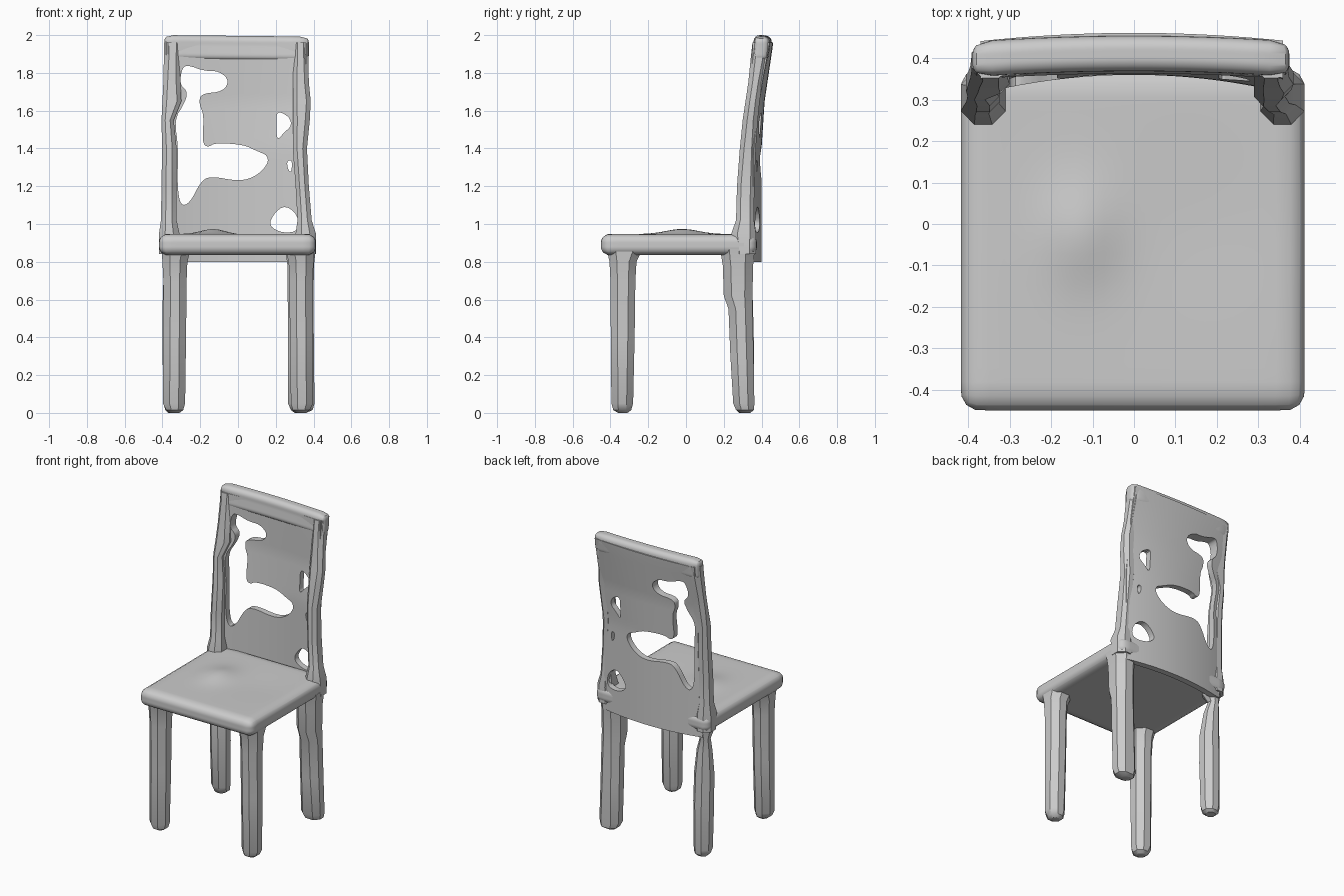
import bpy, bmesh, math
from mathutils import Vector

if "Cube" in bpy.data.objects:
    bpy.data.objects.remove(bpy.data.objects["Cube"])


def finish(bm, name, angle=35):
    bmesh.ops.recalc_face_normals(bm, faces=bm.faces)
    me = bpy.data.meshes.new(name)
    bm.to_mesh(me)
    bm.free()
    ob = bpy.data.objects.new(name, me)
    bpy.context.scene.collection.objects.link(ob)
    smooth(ob, angle)
    return ob


def smooth(ob, angle=35):
    bpy.ops.object.select_all(action='DESELECT')
    ob.select_set(True)
    bpy.context.view_layer.objects.active = ob
    bpy.ops.object.shade_smooth_by_angle(angle=math.radians(angle))


def loft(name, sections, c=0.3):
    """Chamfered-rectangle rod through (z, x0, x1, y0, y1) sections."""
    bm = bmesh.new()
    rings = []
    for z, x0, x1, y0, y1 in sections:
        k = c * min(x1 - x0, y1 - y0)
        pts = [(x0 + k, y0), (x1 - k, y0), (x1, y0 + k), (x1, y1 - k),
               (x1 - k, y1), (x0 + k, y1), (x0, y1 - k), (x0, y0 + k)]
        rings.append([bm.verts.new((x, y, z)) for x, y in pts])
    for a, b in zip(rings, rings[1:]):
        for i in range(8):
            j = (i + 1) % 8
            bm.faces.new((a[i], a[j], b[j], b[i]))
    bm.faces.new(rings[0])
    bm.faces.new(rings[-1])
    return finish(bm, name)


def box_grid(lo, hi, cuts):
    """Box whose faces are split into a grid."""
    bm = bmesh.new()
    bmesh.ops.create_cube(bm, size=1)
    bmesh.ops.subdivide_edges(bm, edges=bm.edges[:], cuts=cuts, use_grid_fill=True)
    lo, hi = Vector(lo), Vector(hi)
    for v in bm.verts:
        v.co = Vector([lo[i] + (v.co[i] + 0.5) * (hi[i] - lo[i]) for i in range(3)])
    return bm


def round_box(bm, lo, hi, r):
    """Pull box vertices onto a rounded box."""
    for v in bm.verts:
        core = Vector([min(max(v.co[i], lo[i] + r), hi[i] - r) for i in range(3)])
        d = v.co - core
        if d.length > 1e-6:
            v.co = core + d.normalized() * r


def chaikin(pts, n=2):
    for _ in range(n):
        out = []
        for (ax, az), (bx, bz) in zip(pts, pts[1:] + pts[:1]):
            out += [(.75 * ax + .25 * bx, .75 * az + .25 * bz),
                    (.25 * ax + .75 * bx, .25 * az + .75 * bz)]
        pts = out
    return pts


# Seat with a soft lump left of centre
lo, hi = (-0.418, -0.45, 0.835), (0.412, 0.375, 0.947)
bm = box_grid(lo, hi, 23)
round_box(bm, lo, hi, 0.045)
for v in bm.verts:
    if v.co.z > 0.93:
        v.co.z += 0.028 * math.exp(-((v.co.x + 0.13) / 0.09) ** 2 - ((v.co.y + 0.02) / 0.12) ** 2)
        v.co.z -= 0.006 * math.exp(-((v.co.x - 0.15) / 0.2) ** 2 - (v.co.y / 0.2) ** 2)
finish(bm, "seat")

# Front legs
for name, s in (("left", -1), ("right", 1)):
    secs = []
    for z, a, b, y0, y1 in [(0.0, .31, .36, -.36, -.31), (0.015, .29, .38, -.385, -.29),
                            (0.05, .28, .397, -.395, -.28), (0.4, .275, .395, -.398, -.272),
                            (0.7, .272, .395, -.40, -.268), (0.8, .268, .40, -.405, -.262),
                            (0.87, .25, .405, -.42, -.23)]:
        secs.append((z, *sorted((s * a, s * b)), y0, y1))
    loft("front_leg_" + name, secs)

# Back legs, the left one pinched below the seat
loft("back_leg_right", [
    (0.0, .30, .36, .29, .34), (0.015, .28, .395, .265, .36), (0.05, .265, .405, .25, .362),
    (0.3, .265, .402, .235, .358), (0.55, .265, .40, .225, .352), (0.62, .262, .40, .20, .352),
    (0.78, .262, .402, .195, .355), (0.87, .25, .412, .18, .365)])
loft("back_leg_left", [
    (0.0, -.37, -.31, .28, .34), (0.015, -.385, -.29, .265, .355), (0.05, -.395, -.285, .25, .36),
    (0.35, -.40, -.28, .24, .36), (0.55, -.40, -.285, .24, .355), (0.7, -.395, -.305, .26, .35),
    (0.78, -.39, -.33, .28, .345), (0.87, -.41, -.28, .23, .365)])

# Back posts
loft("back_post_left", [
    (0.84, -.418, -.31, .25, .37), (0.95, -.418, -.31, .24, .37), (1.02, -.408, -.325, .265, .36),
    (1.2, -.405, -.325, .27, .362), (1.4, -.402, -.325, .285, .37), (1.55, -.405, -.34, .30, .38),
    (1.65, -.40, -.30, .315, .39), (1.75, -.395, -.305, .33, .405), (1.9, -.392, -.30, .345, .435),
    (1.96, -.392, -.30, .352, .44)])
loft("back_post_right", [
    (0.84, .30, .412, .25, .37), (0.95, .305, .412, .24, .37), (1.02, .315, .39, .265, .36),
    (1.2, .305, .375, .27, .362), (1.4, .29, .365, .285, .37), (1.55, .29, .38, .30, .38),
    (1.65, .29, .385, .315, .39), (1.75, .29, .375, .33, .405), (1.9, .29, .372, .345, .435),
    (1.96, .29, .372, .352, .44)])

# Bowed top rail
lo, hi = (-0.39, 0.355, 1.87), (0.375, 0.44, 2.0)
bm = box_grid(lo, hi, 15)
round_box(bm, lo, hi, 0.032)
for v in bm.verts:
    f = 1 - (v.co.x / 0.39) ** 2
    v.co.y += 0.014 * f - 0.12 * max(0, 1.95 - v.co.z)
    v.co.z -= 0.008 * (v.co.x + 0.39) / 0.77
finish(bm, "top_rail")

# Back panel: flat slab, ragged openings cut through, then bowed
panel = finish(box_grid((-0.37, -0.5, 0.80), (0.36, 0.5, 1.96), 29), "back_panel")
openings = [
    [(-.295, 1.83), (-.26, 1.84), (-.18, 1.81), (-.10, 1.81), (-.045, 1.76), (-.08, 1.70),
     (-.20, 1.69), (-.205, 1.63), (-.18, 1.58), (-.19, 1.43), (-.16, 1.405), (-.12, 1.43),
     (.03, 1.42), (.10, 1.386), (.155, 1.365), (.16, 1.32), (.10, 1.255), (.01, 1.225),
     (-.15, 1.255), (-.20, 1.22), (-.255, 1.11), (-.305, 1.095), (-.322, 1.21), (-.315, 1.40),
     (-.337, 1.555), (-.285, 1.635), (-.265, 1.70), (-.31, 1.74)],
    [(.205, 1.60), (.27, 1.57), (.285, 1.52), (.245, 1.485), (.205, 1.44), (.205, 1.53)],
    [(.258, 1.335), (.288, 1.338), (.282, 1.27), (.264, 1.29)],
    [(.16, .99), (.193, 1.06), (.25, 1.10), (.315, 1.05), (.325, .965), (.24, .95)],
]
for n, pts in enumerate(openings):
    bm = bmesh.new()
    face = bm.faces.new([bm.verts.new((x, -1, z)) for x, z in chaikin(pts)])
    ext = bmesh.ops.extrude_face_region(bm, geom=[face])
    for v in ext["geom"]:
        if isinstance(v, bmesh.types.BMVert):
            v.co.y = 1
    cutter = finish(bm, "opening_cutter_%d" % n)
    cutter.hide_render = True
    mod = panel.modifiers.new("cut", 'BOOLEAN')
    mod.operation, mod.solver, mod.object = 'DIFFERENCE', 'EXACT', cutter
    bpy.context.view_layer.objects.active = panel
    bpy.ops.object.modifier_apply(modifier=mod.name)
    bpy.data.objects.remove(cutter)
for v in panel.data.vertices:
    x, y, z = v.co
    up = max(0, z - 1.4)
    thick = 0.04 + 0.05 * min(1, max(0, (z - 1.65) / 0.3))
    bow = 0.045 - 0.045 * up
    v.co.y = 0.335 + 0.11 * up + bow * (1 - (x / 0.37) ** 2) + y * thick
panel.data.update()
smooth(panel)
